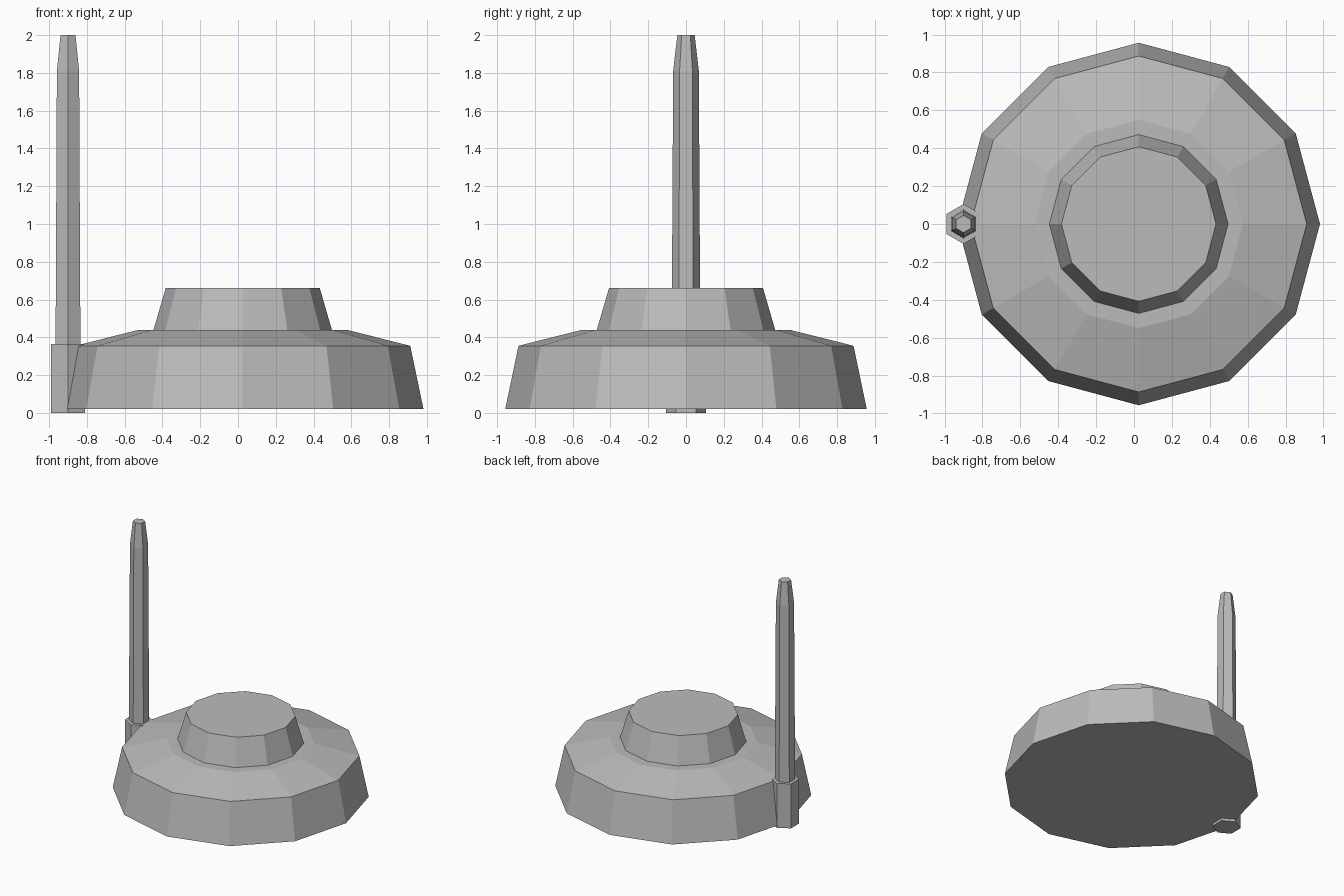
import bpy
import bmesh
from math import cos, sin, pi

cube = bpy.data.objects.get("Cube")
if cube:
    bpy.data.objects.remove(cube, do_unlink=True)

grey = bpy.data.materials.new("plain grey")
grey.use_nodes = True
grey.diffuse_color = (0.5, 0.5, 0.5, 1)
grey.node_tree.nodes["Principled BSDF"].inputs["Base Color"].default_value = (0.5, 0.5, 0.5, 1)


def stacked_rings(name, x, sides, turn, profile):
    """Flat-sided solid from (radius, height) rings, capped at both ends."""
    bm = bmesh.new()
    rings = []
    for radius, z in profile:
        angles = [turn + 2 * pi * i / sides for i in range(sides)]
        rings.append([bm.verts.new((radius * cos(a), radius * sin(a), z)) for a in angles])
    for low, high in zip(rings, rings[1:]):
        for i in range(sides):
            j = (i + 1) % sides
            bm.faces.new((low[i], low[j], high[j], high[i]))
    bm.faces.new(rings[0][::-1])
    bm.faces.new(rings[-1])
    mesh = bpy.data.meshes.new(name)
    bm.to_mesh(mesh)
    bm.free()
    mesh.materials.append(grey)
    obj = bpy.data.objects.new(name, mesh)
    obj.location.x = x
    bpy.context.collection.objects.link(obj)
    return obj


# Twelve-sided body with sloped shoulder and raised cap
stacked_rings("body", 0.025, 12, 0,
              [(0.957, 0.02), (0.887, 0.355), (0.55, 0.44), (0.472, 0.44), (0.408, 0.66)])

# Six-sided socket on the right edge, holding the tapered mast
stacked_rings("mast_socket", -0.9, 6, pi / 6, [(0.105, 0), (0.105, 0.365)])
stacked_rings("mast", -0.9, 6, pi / 6, [(0.076, 0.36), (0.068, 1.81), (0.046, 2.0)])
